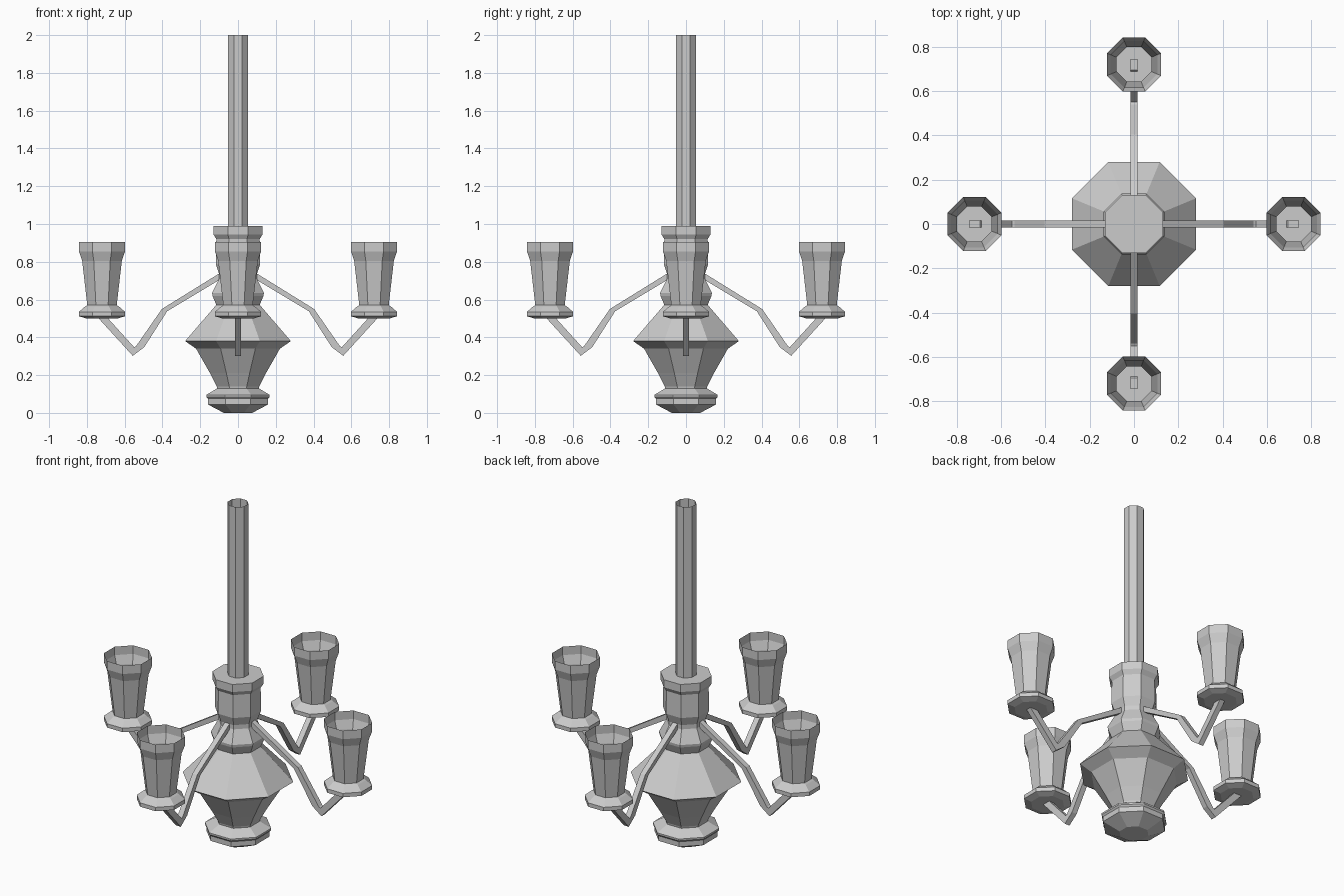
import bpy, math

if "Cube" in bpy.data.objects:
    bpy.data.objects.remove(bpy.data.objects["Cube"])

SIDES = 8
CORNER = 1 / math.cos(math.pi / SIDES)   # flat half-width -> corner radius


def add_mesh(name, verts, faces):
    mesh = bpy.data.meshes.new(name)
    mesh.from_pydata(verts, [], faces)
    mesh.update()
    obj = bpy.data.objects.new(name, mesh)
    bpy.context.collection.objects.link(obj)
    return obj


def lathe(name, profile, cap_bottom=True, cap_top=True, centre=(0, 0)):
    """Octagonal turned part from (flat half-width, height) points."""
    verts, faces = [], []
    for r, z in profile:
        for i in range(SIDES):
            a = 2 * math.pi * (i + 0.5) / SIDES
            verts.append((centre[0] + r * CORNER * math.cos(a),
                          centre[1] + r * CORNER * math.sin(a), z))
    for k in range(len(profile) - 1):
        for i in range(SIDES):
            j = (i + 1) % SIDES
            a, b = k * SIDES, (k + 1) * SIDES
            faces.append((a + i, a + j, b + j, b + i))
    if cap_bottom:
        faces.append(tuple(reversed(range(SIDES))))
    if cap_top:
        faces.append(tuple(range(len(verts) - SIDES, len(verts))))
    return add_mesh(name, verts, faces)


def arm(name, angle, pairs, half):
    """Rectangular bar swept through (upper, lower) edge pairs, turned about z."""
    c, s = math.cos(angle), math.sin(angle)
    verts, faces = [], []
    for up, low in pairs:
        for (x, z), y in ((up, -half), (up, half), (low, half), (low, -half)):
            verts.append((x * c - y * s, x * s + y * c, z))
    for k in range(len(pairs) - 1):
        for i in range(4):
            j = (i + 1) % 4
            faces.append((4 * k + i, 4 * k + 4 + i, 4 * k + 4 + j, 4 * k + j))
    n = len(verts)
    faces += [(0, 1, 2, 3), (n - 1, n - 2, n - 3, n - 4)]
    return add_mesh(name, verts, faces)


# Turned central body
lathe("central_body", [
    (0.075, 0.0), (0.16, 0.045), (0.16, 0.075), (0.168, 0.085), (0.168, 0.095),
    (0.11, 0.13), (0.112, 0.14), (0.148, 0.21), (0.222, 0.34), (0.28, 0.38),
    (0.115, 0.572), (0.135, 0.62), (0.137, 0.635), (0.10, 0.71),
    (0.10, 0.735), (0.117, 0.785), (0.115, 0.92), (0.13, 0.945), (0.13, 0.99)])

# Hanging stem, open at the top
lathe("stem", [(0.053, 0.985), (0.053, 2.0)], False, False)

# Four arms with open cup shades
ARM = [((0.08, 0.75), (0.08, 0.715)), ((0.403, 0.55), (0.375, 0.538)),
       ((0.54, 0.353), (0.497, 0.347)), ((0.55, 0.348), (0.557, 0.302)),
       ((0.695, 0.508), (0.745, 0.508))]
CUP = [(0.085, 0.50), (0.122, 0.512), (0.122, 0.535), (0.09, 0.563),
       (0.078, 0.57), (0.105, 0.805), (0.122, 0.855), (0.122, 0.905)]
for n in range(4):
    ang = n * math.pi / 2
    arm(f"arm_{n + 1}", ang, ARM, 0.016)
    lathe(f"cup_shade_{n + 1}", CUP, True, False,
          (0.72 * math.cos(ang), 0.72 * math.sin(ang)))
